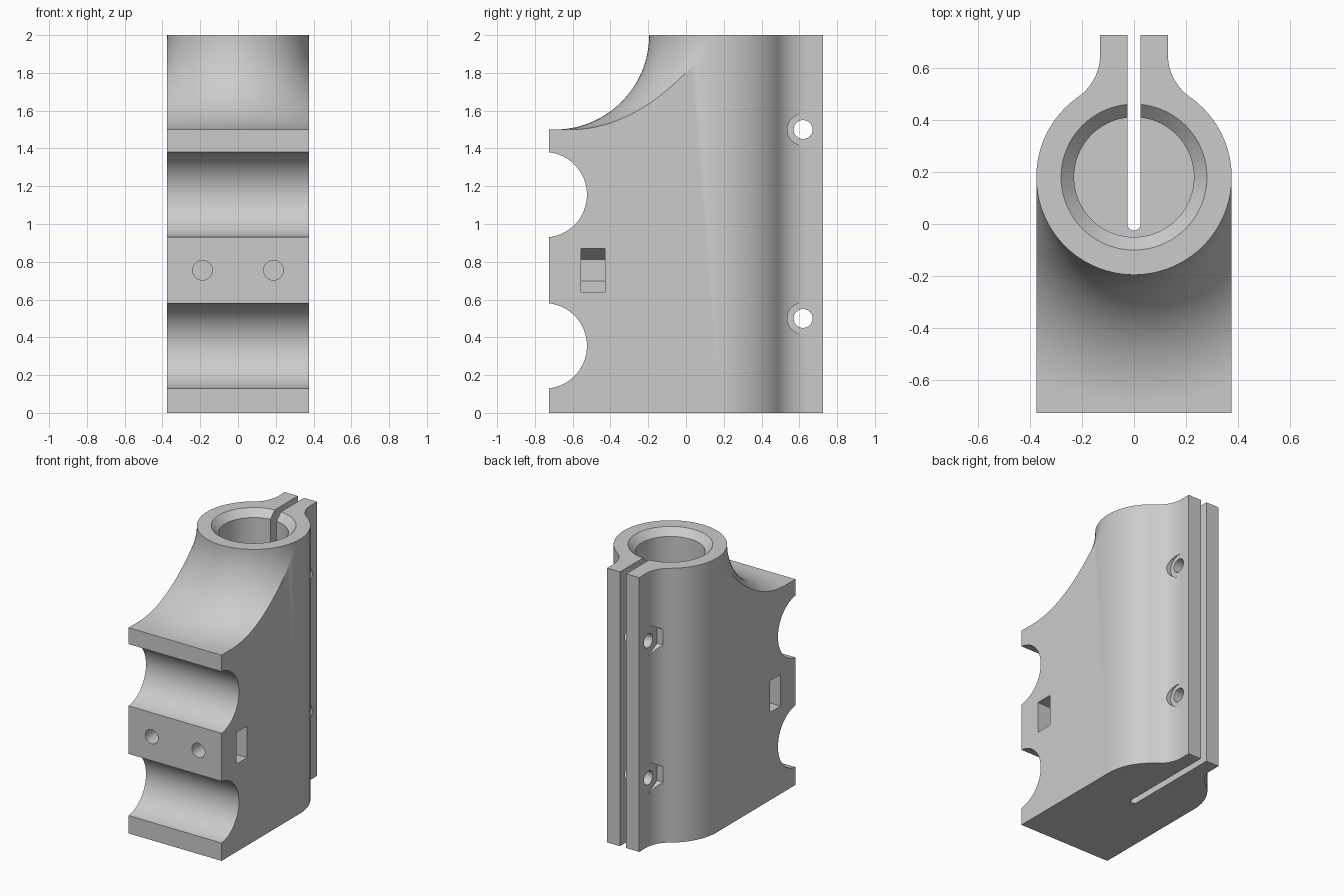
import bpy, bmesh
from math import sin, cos, pi, atan2, sqrt, radians

if "Cube" in bpy.data.objects:
    bpy.data.objects.remove(bpy.data.objects["Cube"])

grey = bpy.data.materials.new("light grey")
grey.diffuse_color = (0.6, 0.6, 0.6, 1)
grey.use_nodes = True
grey.node_tree.nodes["Principled BSDF"].inputs["Base Color"].default_value = grey.diffuse_color

AXIS_Y = 0.18      # tube axis
R_TUBE = 0.375


def make(name, bm):
    bmesh.ops.recalc_face_normals(bm, faces=bm.faces)
    me = bpy.data.meshes.new(name)
    bm.to_mesh(me)
    bm.free()
    ob = bpy.data.objects.new(name, me)
    bpy.context.collection.objects.link(ob)
    me.materials.append(grey)
    return ob


def prism(name, pts, a, b, axis):
    """Extrude a 2D outline along an axis: z uses (x,y), x uses (y,z), y uses (x,z)."""
    place = {'z': lambda p, t: (p[0], p[1], t),
             'x': lambda p, t: (t, p[0], p[1]),
             'y': lambda p, t: (p[0], t, p[1])}[axis]
    bm = bmesh.new()
    lo = [bm.verts.new(place(p, a)) for p in pts]
    hi = [bm.verts.new(place(p, b)) for p in pts]
    bm.faces.new(lo)
    bm.faces.new(hi)
    n = len(pts)
    for i in range(n):
        j = (i + 1) % n
        bm.faces.new((lo[i], lo[j], hi[j], hi[i]))
    return make(name, bm)


def arc(cx, cy, r, a0, a1, n):
    return [(cx + r * cos(a0 + (a1 - a0) * i / n),
             cy + r * sin(a0 + (a1 - a0) * i / n)) for i in range(n + 1)]


def circle(cx, cy, r, n=48):
    return arc(cx, cy, r, 0, 2 * pi, n)[:-1]


def hexagon(cx, cy, r=0.115):
    return [(cx + r * sin(k * pi / 3), cy + r * cos(k * pi / 3)) for k in range(6)]


def cut(cutter):
    m = body.modifiers.new(cutter.name, 'BOOLEAN')
    m.operation = 'DIFFERENCE'
    m.solver = 'EXACT'
    m.object = cutter
    cutter.hide_render = True
    cutters.append(cutter)


cutters = []

# Clamp body: block in front, round tube behind, filleted into two tabs
TAB, FIL = 0.13, 0.2
fx = TAB + FIL
fy = AXIS_Y + sqrt((R_TUBE + FIL) ** 2 - fx ** 2)
ang = atan2(fy - AXIS_Y, fx)
half = [(R_TUBE, -0.725)]
half += arc(0, AXIS_Y, R_TUBE, 0, ang, 24)
half += arc(fx, fy, FIL, ang + pi, pi, 16)[1:]
half += [(TAB, 0.725)]
body = prism("clamp_body", half + [(-x, y) for x, y in reversed(half)], 0, 2, 'z')

# Curved shoulder: quarter-round profile revolved around the front of the tube
prof = [(0.875 - 0.5 * cos(t), 2 - 0.5 * sin(t))
        for t in [pi / 2 * i / 32 for i in range(33)]]
prof += [(1.5, 1.5), (1.5, 2.1), (R_TUBE, 2.1)]
bm = bmesh.new()
rings = []
for k in range(97):
    a = pi + pi * k / 96
    rings.append([bm.verts.new((r * cos(a), AXIS_Y + r * sin(a), z)) for r, z in prof])
for A, B in zip(rings, rings[1:]):
    for i in range(len(prof)):
        j = (i + 1) % len(prof)
        bm.faces.new((A[i], A[j], B[j], B[i]))
bm.faces.new(rings[0])
bm.faces.new(rings[-1])
cut(make("shoulder_cutter", bm))

# Blind bore with a chamfered mouth
bm = bmesh.new()
rows = [[bm.verts.new((x, y, z)) for x, y in circle(0, AXIS_Y, r, 96)]
        for r, z in ((0.23, 0.125), (0.23, 1.95), (0.28, 2.0), (0.28, 2.1))]
for A, B in zip(rows, rows[1:]):
    for i in range(96):
        j = (i + 1) % 96
        bm.faces.new((A[i], A[j], B[j], B[i]))
bm.faces.new(rows[0])
bm.faces.new(rows[-1])
cut(make("bore_cutter", bm))

# Clamping slot with a rounded end
slot = [(0.025, 0.9), (-0.025, 0.9)] + arc(0, 0, 0.025, pi, 2 * pi, 12)
cut(prism("slot_cutter", slot, -0.1, 2.2, 'z'))

# Two round cradles across the front
for z in (0.355, 1.155):
    cut(prism("cradle_cutter", circle(-0.751, z, 0.2265, 96), -0.5, 0.5, 'x'))

# Clamp bolt holes, round head seat on the right, hex nut seat on the left
for z in (0.5, 1.5):
    cut(prism("bolt_hole_cutter", circle(0.62, z, 0.05), -0.5, 0.5, 'x'))
    cut(prism("head_seat_cutter", circle(0.62, z, 0.083), TAB, 0.5, 'x'))
    cut(prism("nut_seat_cutter", hexagon(0.62, z), -0.5, -TAB, 'x'))

# Front screw holes with side-loaded hex nut pockets
for s in (-1, 1):
    cx, cz = 0.188 * s, 0.755
    cut(prism("screw_hole_cutter", circle(cx, cz, 0.052), -0.8, -0.33, 'y'))
    pocket = [(cx, cz + 0.115), (cx - 0.0996 * s, cz + 0.0575),
              (cx - 0.0996 * s, cz - 0.0575), (cx, cz - 0.115),
              (0.5 * s, cz - 0.115), (0.5 * s, cz + 0.115)]
    cut(prism("nut_pocket_cutter", pocket, -0.555, -0.43, 'y'))

# Bake the cuts, then smooth the curved walls
bpy.context.view_layer.update()
dg = bpy.context.evaluated_depsgraph_get()
mesh = bpy.data.meshes.new_from_object(body.evaluated_get(dg))
body.modifiers.clear()
body.data = mesh
for c in cutters:
    bpy.data.objects.remove(c)
bpy.context.view_layer.objects.active = body
body.select_set(True)
bpy.ops.object.shade_smooth_by_angle(angle=radians(25))
